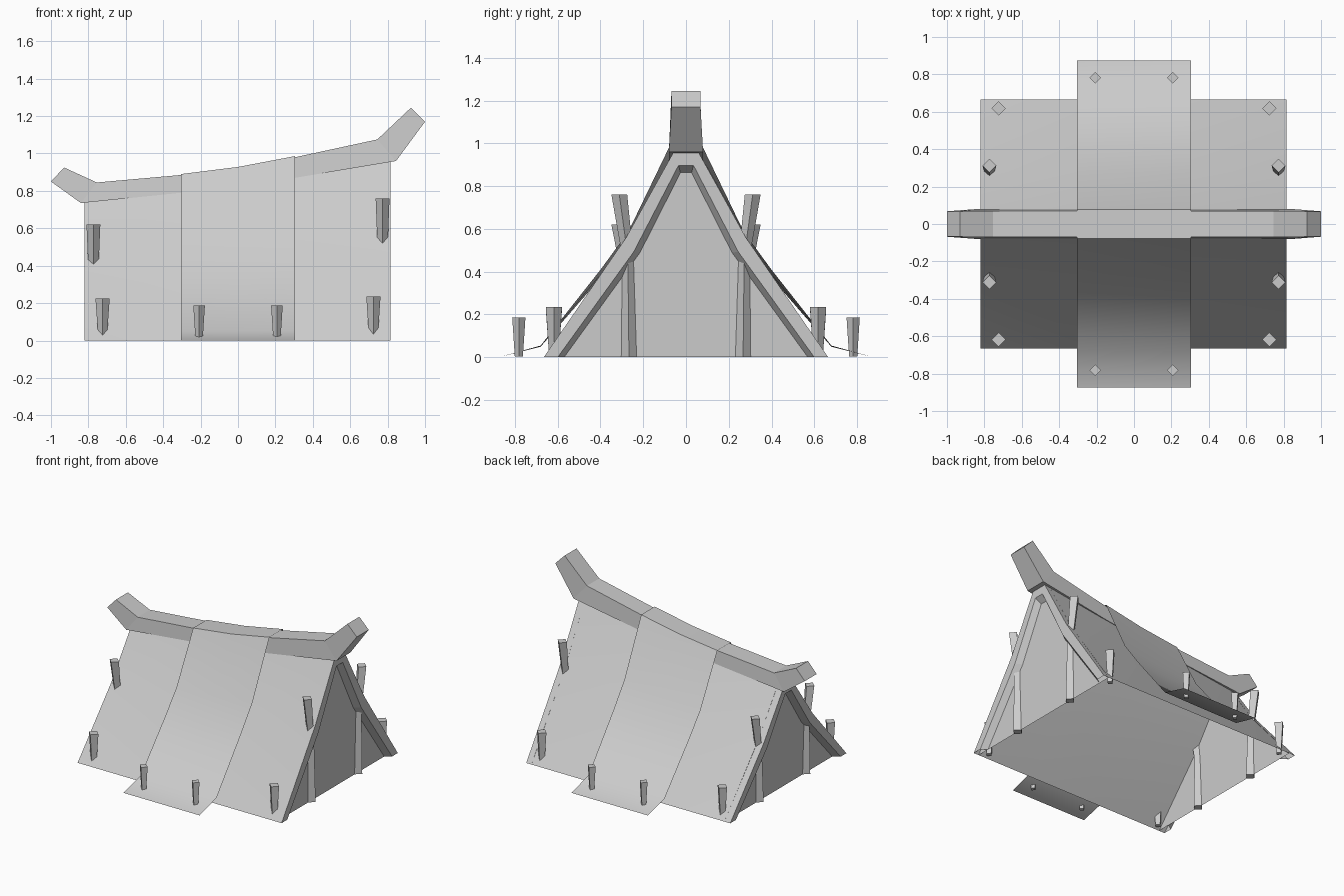
import bpy, bmesh, math

cube = bpy.data.objects.get("Cube")
if cube:
    bpy.data.objects.remove(cube)

GREY = (0.6, 0.6, 0.6, 1)
mat = bpy.data.materials.new("plain grey")
mat.use_nodes = True
mat.diffuse_color = GREY
mat.node_tree.nodes["Principled BSDF"].inputs["Base Color"].default_value = GREY


def loft(name, sections, solid=True, smooth=False):
    """Skin a row of cross-sections; solid ones are closed and capped."""
    bm = bmesh.new()
    rings = [[bm.verts.new(p) for p in s] for s in sections]
    n = len(rings[0])
    for a, b in zip(rings, rings[1:]):
        for i in range(n if solid else n - 1):
            j = (i + 1) % n
            bm.faces.new((a[i], a[j], b[j], b[i]))
    if solid:
        bm.faces.new(rings[0])
        bm.faces.new(rings[-1])
    bmesh.ops.recalc_face_normals(bm, faces=bm.faces)
    me = bpy.data.meshes.new(name)
    bm.to_mesh(me)
    bm.free()
    me.materials.append(mat)
    ob = bpy.data.objects.new(name, me)
    bpy.context.collection.objects.link(ob)
    if smooth:
        bpy.ops.object.select_all(action='DESELECT')
        ob.select_set(True)
        bpy.context.view_layer.objects.active = ob
        bpy.ops.object.shade_smooth_by_angle(angle=math.radians(45))


def mirrored(x, half):
    """Section at x from (y, z) points, mirrored over y = 0."""
    return [(x, -y, z) for y, z in reversed(half)] + [(x, y, z) for y, z in half]


# Ridge beam: top point, bottom point and half widths along its length
beam = [((-.93, .925), (-1, .85), .068, .068),
        ((-.755, .845), (-.84, .735), .07, .08),
        ((-.305, .885), (-.305, .79), .07, .08),
        ((0, .923), (0, .83), .07, .08),
        ((.305, .98), (.305, .87), .07, .08),
        ((.745, 1.075), (.845, .96), .07, .08),
        ((.925, 1.245), (1, 1.17), .068, .068)]
loft("ridge_beam", [[(t[0], -wt, t[1]), (t[0], wt, t[1]),
                     (b[0], wb, b[1]), (b[0], -wb, b[1])]
                    for t, b, wt, wb in beam])


# Roof slopes: half outlines of the outside and of the gable opening
def outer(h):
    return [(.055, h), (.28, .58 * h), (.665, 0)]


def inner(h, d):
    return [(.035 - d * .3, h * .93 - d), (.245 - d, .51 * h), (.6 - d, 0)]


loft("roof", [mirrored(x, outer(h)) for x, h in
              ((-.82, .75), (-.305, .825), (.305, .905), (.815, .965))],
     solid=False, smooth=True)

# Gable ends: a frame with a splayed reveal, and a recessed wall
for name, x, h, wall_x, wall_h in (("right", -.82, .75, -.773, .757),
                                   ("left", .815, .965, .773, .96)):
    loft(name + "_gable_frame", [mirrored(x, outer(h)), mirrored(x, inner(h, 0)),
                                 mirrored(wall_x, inner(wall_h, .03))], solid=False)
    loft(name + "_gable_wall", [[(wall_x, s * y, z) for y, z in outer(wall_h)]
                                for s in (-1, 1)], solid=False)

# Draped cover over the middle of the ridge, flaring out on the ground
drape = [(.077, 1), (.27, .595), (.4, .415), (.68, .055), (.875, 0)]
loft("middle_cover", [mirrored(x, [(y, z * top) for y, z in drape])
                      for x, top in ((-.305, .89), (0, .928), (.305, .986))],
     solid=False, smooth=True)


# Diamond-section pegs and poles, from (y, z, radius) stations
def stake(name, x, stations):
    loft(name, [[(x + r, y, z), (x, y + r, z), (x - r, y, z), (x, y - r, z)]
                for y, z, r in stations])


for sx, end, top, bend in ((1, "left", .76, .47), (-1, "right", .62, .36)):
    for sy, side in ((1, "back"), (-1, "front")):
        tag = end + "_" + side
        stake("gable_pole_" + tag, sx * .773,
              [(sy * .267, 0, .036), (sy * .272, bend, .026), (sy * .312, top, .037)])
        stake("corner_peg_" + tag, sx * .724,
              [(sy * .618, 0, .022), (sy * .618, .23 + sx * .005, .038)])
        stake("cover_peg_" + tag, sx * .208,
              [(sy * .782, .003, .019), (sy * .782, .186, .031)])
